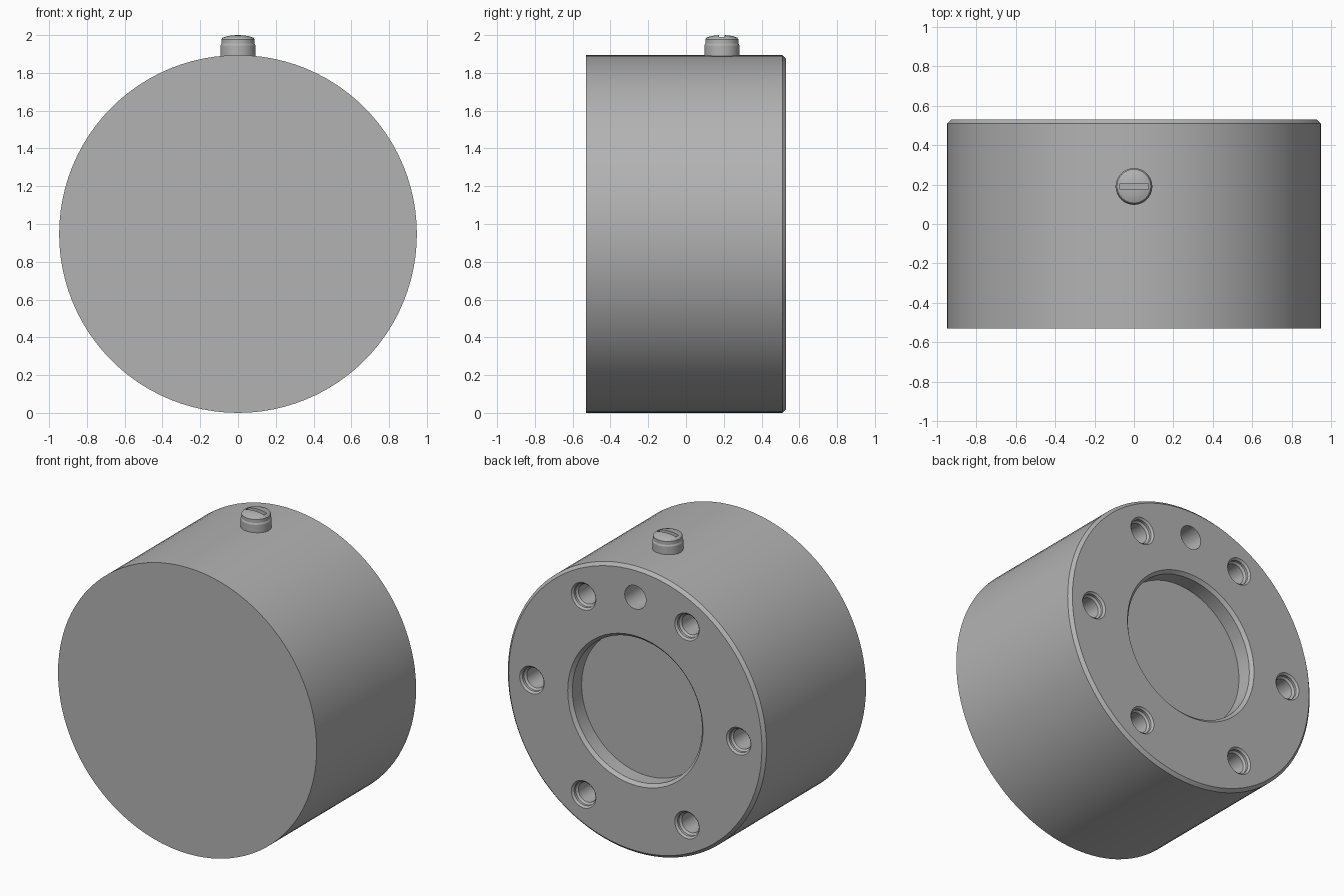
import bpy, bmesh
from math import cos, sin, pi, radians
from mathutils import Matrix

if "Cube" in bpy.data.objects:
    bpy.data.objects.remove(bpy.data.objects["Cube"])

R = 0.947        # body radius, also the height of its axis
HALF = 0.53      # half the body length
BOLT_R = 0.757   # bolt circle radius
TO_Y = Matrix.Rotation(radians(-90), 4, 'X')


def lathe(name, profile, segs, matrix):
    """Revolve (radius, height) points about z, cap both ends, then place."""
    bm = bmesh.new()
    rings = [[bm.verts.new((r * cos(2 * pi * i / segs), r * sin(2 * pi * i / segs), h))
              for i in range(segs)] for r, h in profile]
    for a, b in zip(rings, rings[1:]):
        for i in range(segs):
            j = (i + 1) % segs
            bm.faces.new((a[i], a[j], b[j], b[i]))
    bm.faces.new(rings[0])
    bm.faces.new(rings[-1])
    bmesh.ops.transform(bm, matrix=matrix, verts=bm.verts)
    bmesh.ops.recalc_face_normals(bm, faces=bm.faces)
    mesh = bpy.data.meshes.new(name)
    bm.to_mesh(mesh)
    bm.free()
    ob = bpy.data.objects.new(name, mesh)
    bpy.context.collection.objects.link(ob)
    return ob


def activate(ob):
    bpy.ops.object.select_all(action='DESELECT')
    ob.select_set(True)
    bpy.context.view_layer.objects.active = ob


def cut(ob, cutter):
    cutter.hide_render = True
    mod = ob.modifiers.new("cut", 'BOOLEAN')
    mod.operation = 'DIFFERENCE'
    mod.solver = 'EXACT'
    mod.object = cutter
    activate(ob)
    bpy.ops.object.modifier_apply(modifier=mod.name)
    bpy.data.objects.remove(cutter)


def hole(profile, x, z):
    return lathe("hole_cutter", profile, 32, Matrix.Translation((x, HALF, z)) @ TO_Y)


# Drum body with chamfered back edge and a shallow round recess in the back
body = lathe("drum_body", [(R, -HALF), (R, HALF - 0.02), (R - 0.02, HALF),
                           (0.495, HALF), (0.475, HALF - 0.02), (0.475, HALF - 0.117)],
             96, Matrix.Translation((0, 0, R)) @ TO_Y)

# Six stepped bolt holes with chamfered rims
for k in range(6):
    a = k * pi / 3
    cut(body, hole([(0.066, -0.3), (0.066, -0.04), (0.078, -0.028), (0.078, -0.012),
                    (0.09, 0), (0.09, 0.05)],
                   BOLT_R * cos(a), R + BOLT_R * sin(a)))

# Plain hole under the screw
cut(body, hole([(0.078, -0.35), (0.078, 0.05)], 0, R + 0.75))

# Slotted screw on top: collar, thin groove, domed head
dome = [(0.088 * cos(t), 1.978 + 0.022 * sin(t)) for t in (0, 0.4, 0.8, 1.1, 1.35, 1.5)]
screw = lathe("top_screw", [(0.093, 1.84), (0.093, 1.945), (0.088, 1.955)] + dome,
              48, Matrix.Translation((0, 0.19, 0)))

# Screwdriver slot with closed ends
bpy.ops.mesh.primitive_cube_add(size=1, location=(0, 0.19, 2.005))
slot = bpy.context.object
slot.scale = (0.14, 0.03, 0.06)
bpy.context.view_layer.update()
cut(screw, slot)

# Darker grey finish and smooth shading with sharp edges
grey = bpy.data.materials.new("dark_grey")
grey.diffuse_color = (0.45, 0.45, 0.45, 1)
grey.use_nodes = True
grey.node_tree.nodes["Principled BSDF"].inputs["Base Color"].default_value = grey.diffuse_color
for ob in (body, screw):
    ob.data.materials.clear()
    ob.data.materials.append(grey)
    activate(ob)
    bpy.ops.object.shade_smooth_by_angle(angle=radians(25))
